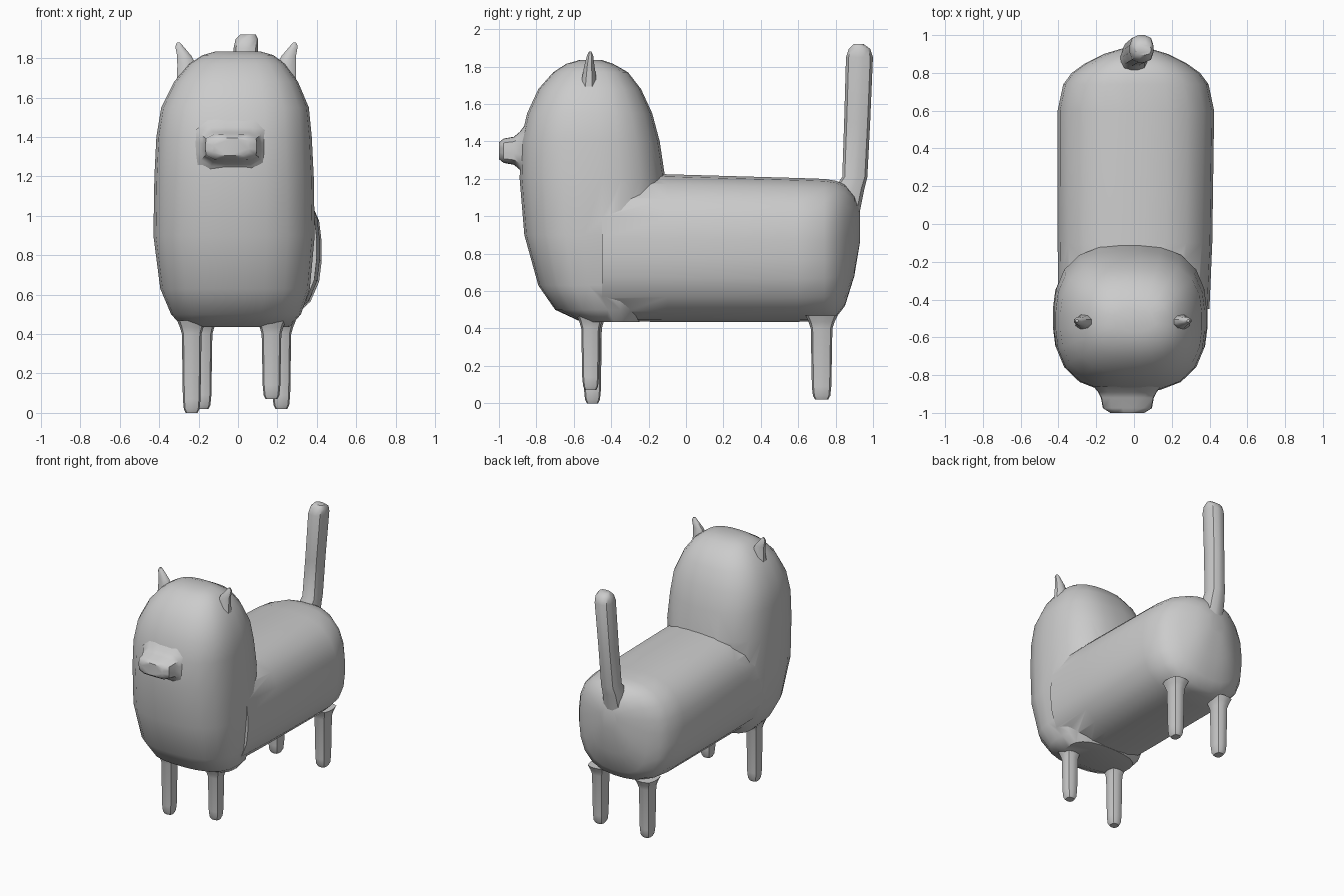
import bpy, bmesh, math


def loft(name, axis, rings, sides=12, power=3.0, mirror=1):
    """Skin superellipse rings (pos, centre x, half width, low, high) along y or z."""
    bm = bmesh.new()
    loops = []
    for t, cx, hw, lo, hi in rings:
        loop = []
        for i in range(sides):
            a = 2 * math.pi * (i + 0.5) / sides
            c, s = math.cos(a), math.sin(a)
            k = (abs(c) ** power + abs(s) ** power) ** (-1 / power)
            x = mirror * (cx + hw * c * k)
            v = (lo + hi) / 2 + (hi - lo) / 2 * s * k
            loop.append(bm.verts.new((x, v, t) if axis == 'z' else (x, t, v)))
        loops.append(loop)
    for a, b in zip(loops, loops[1:]):
        for i in range(sides):
            j = (i + 1) % sides
            bm.faces.new((a[i], a[j], b[j], b[i]))
    bm.faces.new(loops[0])
    bm.faces.new(loops[-1])
    bmesh.ops.recalc_face_normals(bm, faces=bm.faces)
    mesh = bpy.data.meshes.new(name)
    bm.to_mesh(mesh)
    bm.free()
    ob = bpy.data.objects.new(name, mesh)
    bpy.context.collection.objects.link(ob)
    smooth(ob)
    return ob


def smooth(ob):
    bpy.ops.object.select_all(action='DESELECT')
    ob.select_set(True)
    bpy.context.view_layer.objects.active = ob
    bpy.ops.object.shade_smooth_by_angle(angle=math.radians(45))


# Barrel-shaped trunk with a rounded rump
body = loft('body', 'y', [
    (-0.45, 0.0, 0.40, 0.436, 1.232), (-0.1, 0.005, 0.41, 0.435, 1.225),
    (0.60, 0.01, 0.415, 0.435, 1.205), (0.74, 0.01, 0.385, 0.44, 1.20),
    (0.80, 0.01, 0.34, 0.455, 1.19), (0.85, 0.01, 0.27, 0.52, 1.17),
    (0.90, 0.01, 0.17, 0.68, 1.11), (0.93, 0.01, 0.07, 0.86, 1.02)], 24, 2.7)

# Tall head and chest in one block
head = loft('head', 'z', [
    (0.435, -0.01, 0.27, -0.56, -0.25), (0.50, -0.01, 0.33, -0.70, -0.20),
    (0.63, -0.015, 0.38, -0.79, -0.17), (0.90, -0.02, 0.41, -0.865, -0.13),
    (1.20, -0.02, 0.405, -0.89, -0.11), (1.40, -0.02, 0.395, -0.885, -0.14),
    (1.55, -0.015, 0.375, -0.85, -0.18), (1.68, -0.01, 0.315, -0.79, -0.24),
    (1.77, -0.005, 0.245, -0.71, -0.31), (1.815, 0, 0.18, -0.64, -0.39),
    (1.835, 0, 0.11, -0.57, -0.45)], 24, 2.7)

# Merge head and trunk
union = body.modifiers.new('merge', 'BOOLEAN')
union.operation = 'UNION'
union.solver = 'EXACT'
union.object = head
bpy.context.view_layer.objects.active = body
bpy.ops.object.modifier_apply(modifier=union.name)
bpy.data.objects.remove(head)
smooth(body)

# Boxy snout
loft('snout', 'y', [
    (-0.86, -0.035, 0.18, 1.20, 1.49), (-0.89, -0.035, 0.155, 1.25, 1.45),
    (-0.92, -0.035, 0.14, 1.275, 1.425), (-0.975, -0.035, 0.13, 1.285, 1.415),
    (-1.0, -0.035, 0.09, 1.305, 1.395)], 16, 5)

# Small pointed ears
for side, label in ((-1, 'left'), (1, 'right')):
    shift = 0.01 if side < 0 else -0.005
    loft(label + '_ear', 'z', [
        (1.68, 0.25 + shift, 0.055, -0.57, -0.47),
        (1.76, 0.25 + shift, 0.052, -0.555, -0.48),
        (1.81, 0.262 + shift, 0.04, -0.545, -0.488),
        (1.86, 0.288 + shift, 0.022, -0.53, -0.495),
        (1.88, 0.292 + shift, 0.008, -0.52, -0.505)], 8, 2, side)

# Stubby legs, each with its own foot height
for name, x, y, foot in (('front_left_leg', -0.235, -0.50, 0.0),
                         ('front_right_leg', 0.17, -0.51, 0.07),
                         ('rear_left_leg', -0.18, 0.725, 0.02),
                         ('rear_right_leg', 0.22, 0.725, 0.02)):
    d = 0.05 if y < 0 else 0.058
    loft(name, 'z', [(z, x, w * 0.05, y - w * d, y + w * d) for z, w in (
        (foot, 0.6), (foot + 0.02, 0.8), (foot + 0.07, 0.9), (0.40, 1.0),
        (0.435, 1.2), (0.47, 1.5))], 12, 3.5)

# Upright tail
loft('tail', 'z', [
    (1.00, 0.0, 0.08, 0.74, 0.925), (1.15, 0.0, 0.07, 0.79, 0.955),
    (1.21, 0.005, 0.063, 0.835, 0.97), (1.50, 0.02, 0.06, 0.845, 0.985),
    (1.85, 0.04, 0.063, 0.855, 1.0), (1.895, 0.045, 0.058, 0.87, 0.985),
    (1.92, 0.05, 0.04, 0.895, 0.95)], 12, 3)
